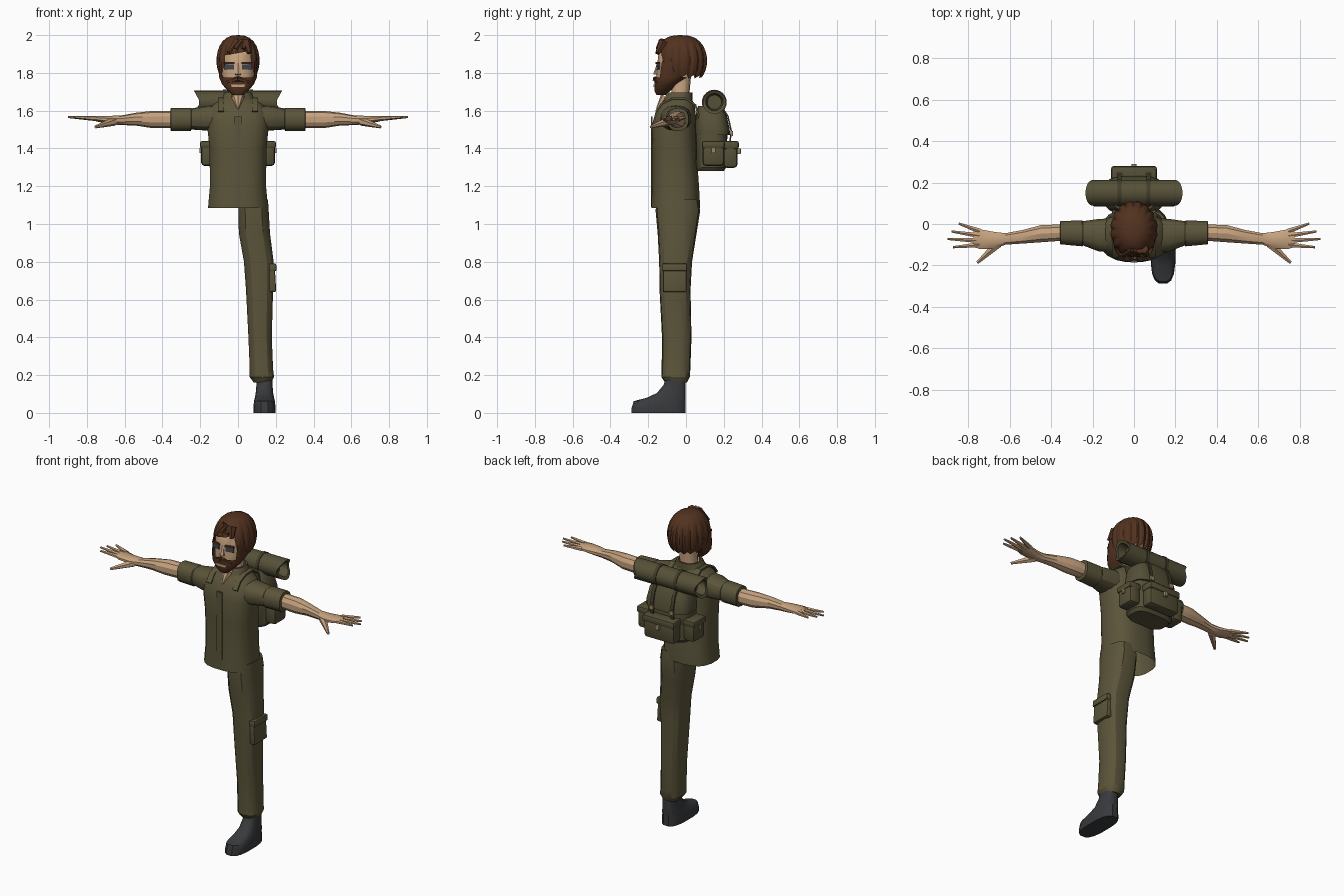
import bpy, bmesh, math
from mathutils import Vector, Matrix

cube = bpy.data.objects.get("Cube")
if cube:
    bpy.data.objects.remove(cube, do_unlink=True)


def material(name, r, g, b):
    m = bpy.data.materials.new(name)
    m.use_nodes = True
    m.diffuse_color = (r, g, b, 1)
    shader = next(n for n in m.node_tree.nodes if n.type == 'BSDF_PRINCIPLED')
    shader.inputs["Base Color"].default_value = (r, g, b, 1)
    shader.inputs["Roughness"].default_value = 0.9
    return m


olive = material("olive_cloth", .105, .09, .043)
canvas = material("pack_canvas", .09, .08, .038)
strap_mat = material("dark_strap", .055, .048, .025)
skin = material("skin", .56, .36, .21)
hair_mat = material("brown_hair", .085, .032, .014)
boot_mat = material("boot_leather", .04, .042, .046)
eye_mat = material("eye_grey", .05, .06, .085)
brass = material("dull_brass", .3, .24, .13)


def finish(name, bm, mat, angle=30):
    bmesh.ops.recalc_face_normals(bm, faces=bm.faces)
    mesh = bpy.data.meshes.new(name)
    bm.to_mesh(mesh)
    bm.free()
    mesh.materials.append(mat)
    ob = bpy.data.objects.new(name, mesh)
    bpy.context.collection.objects.link(ob)
    bpy.ops.object.select_all(action='DESELECT')
    ob.select_set(True)
    bpy.context.view_layer.objects.active = ob
    bpy.ops.object.shade_smooth_by_angle(angle=math.radians(angle))
    return ob


def loft(name, rings, mat, n=14, power=2.4, axis='z', side=1, caps=True, drop=None, bend=None):
    """Skin superellipse rings (position, centre a, centre b, radius a, radius b)."""
    bm = bmesh.new()
    rows = []
    for t, ca, cb, ra, rb in rings:
        row = []
        for i in range(n):
            w = math.tau * (i + .5) / n
            c, s = math.cos(w), math.sin(w)
            a = ca + ra * math.copysign(abs(c) ** (2 / power), c)
            b = cb + rb * math.copysign(abs(s) ** (2 / power), s)
            p = Vector((a, b, t) if axis == 'z' else (t * side, a, b))
            row.append(bm.verts.new(bend(p) if bend else p))
        rows.append(row)
    for low, high in zip(rows, rows[1:]):
        for i in range(n):
            j = (i + 1) % n
            bm.faces.new((low[i], low[j], high[j], high[i]))
    if caps:
        bm.faces.new(rows[0])
        bm.faces.new(rows[-1])
    if drop:
        gone = [f for f in bm.faces if drop(f.calc_center_median())]
        bmesh.ops.delete(bm, geom=gone, context='FACES')
    return finish(name, bm, mat)


def box(name, centre, size, mat, bevel=0.0, turn=0.0, axis='Z'):
    bm = bmesh.new()
    bmesh.ops.create_cube(bm, size=1)
    bmesh.ops.scale(bm, vec=size, verts=bm.verts)
    if bevel:
        bmesh.ops.bevel(bm, geom=bm.edges[:], offset=bevel, segments=2, profile=.5, affect='EDGES')
    bm.transform(Matrix.Translation(centre) @ Matrix.Rotation(turn, 4, axis))
    return finish(name, bm, mat)


def limb(name, start, end, r1, r2, mat, sides=6):
    start, end = Vector(start), Vector(end)
    d = end - start
    bm = bmesh.new()
    bmesh.ops.create_cone(bm, cap_ends=True, segments=sides, radius1=r1, radius2=r2, depth=d.length)
    bm.transform(Matrix.Translation((start + end) / 2) @ d.to_track_quat('Z', 'Y').to_matrix().to_4x4())
    return finish(name, bm, mat)


def ribbon(name, points, width, thick, mat):
    """A flat strap running through points in the y-z plane."""
    bm = bmesh.new()
    rows = []
    for i, p in enumerate(points):
        a, b = Vector(points[max(i - 1, 0)]), Vector(points[min(i + 1, len(points) - 1)])
        out = Vector((1, 0, 0)).cross(b - a).normalized() * thick / 2
        across = Vector((width / 2, 0, 0))
        p = Vector(p)
        rows.append([bm.verts.new(v) for v in (p - across - out, p + across - out, p + across + out, p - across + out)])
    for low, high in zip(rows, rows[1:]):
        for i in range(4):
            bm.faces.new((low[i], low[i - 1], high[i - 1], high[i]))
    bm.faces.new(rows[0])
    bm.faces.new(rows[-1])
    return finish(name, bm, mat)


# Shirt, open at the hem
loft("shirt", [(1.085, 0, -.055, .16, .13), (1.11, 0, -.055, .158, .13), (1.2, 0, -.055, .15, .125),
               (1.4, 0, -.062, .152, .118), (1.52, 0, -.064, .165, .118), (1.59, 0, -.056, .165, .107),
               (1.63, 0, -.047, .135, .094), (1.67, 0, -.04, .075, .066)], olive, n=20, power=2.6, caps=False)
box("shirt_placket", (0, -.181, 1.33), (.036, .009, .48), olive)
loft("collar", [(1.645, 0, -.045, .095, .08), (1.695, 0, -.035, .072, .07), (1.695, 0, -.035, .062, .06),
                (1.65, 0, -.04, .06, .06)], olive, n=18, caps=False,
     drop=lambda c: c.y < -.07 and abs(c.x) < .03)
limb("open_neck", (0, -.105, 1.668), (0, -.155, 1.61), .034, .004, skin, 8)

# Single trouser leg with cargo pocket
loft("trouser_leg", [(1.13, .08, -.045, .08, .11), (1.07, .082, -.043, .082, .118), (.95, .087, -.047, .084, .103),
                     (.8, .11, -.055, .08, .087), (.65, .114, -.058, .073, .082), (.4, .117, -.049, .063, .078),
                     (.23, .124, -.053, .063, .076), (.19, .126, -.055, .066, .075), (.16, .13, -.053, .047, .058)],
     olive, power=2.7)
box("cargo_pocket", (.178, -.06, .715), (.04, .125, .15), olive, .008, -.06, 'Y')
box("cargo_flap", (.181, -.06, .77), (.044, .13, .04), olive, .006, -.06, 'Y')

# Boot
loft("boot", [(0, .14, -.145, .058, .145), (.025, .14, -.145, .06, .145), (.062, .14, -.14, .056, .139),
              (.08, .14, -.105, .052, .105), (.105, .14, -.078, .047, .077), (.15, .14, -.06, .043, .058),
              (.19, .14, -.055, .042, .052)], boot_mat, n=16, power=2.8)

# Sleeves, arms and hands
for side, word in ((1, "left"), (-1, "right")):
    loft(word + "_sleeve", [(.08, -.055, 1.56, .085, .07), (.17, -.054, 1.56, .08, .065), (.245, -.045, 1.556, .06, .056),
                            (.25, -.045, 1.554, .064, .061), (.355, -.042, 1.553, .057, .061),
                            (.358, -.042, 1.553, .046, .05)], olive, axis='x', side=side)
    loft(word + "_arm", [(.3, -.04, 1.555, .042, .046), (.38, -.043, 1.553, .042, .046), (.45, -.047, 1.553, .043, .046),
                         (.54, -.062, 1.555, .034, .034), (.62, -.072, 1.549, .029, .025), (.67, -.078, 1.55, .041, .023),
                         (.74, -.074, 1.557, .05, .016), (.775, -.068, 1.56, .045, .011)],
         skin, n=10, power=2.2, axis='x', side=side)
    for finger, y, tip_x, tip_y in (("little", -.034, .845, .002), ("ring", -.056, .88, -.036),
                                    ("middle", -.08, .9, -.072), ("index", -.1, .872, -.112)):
        limb(word + "_" + finger + "_finger", (side * .745, y, 1.558), (side * tip_x, tip_y, 1.567), .014, .006, skin)
    limb(word + "_thumb", (side * .655, -.095, 1.543), (side * .755, -.186, 1.514), .023, .008, skin)

# Head and neck
loft("neck", [(1.61, 0, -.035, .062, .055), (1.68, 0, -.03, .05, .047), (1.82, 0, -.02, .052, .05)], skin)
loft("head", [(1.7, 0, -.125, .035, .028), (1.74, 0, -.11, .068, .045), (1.79, 0, -.075, .086, .081),
              (1.84, 0, -.05, .09, .104), (1.9, 0, -.042, .091, .105), (1.97, 0, -.03, .055, .065)],
     skin, n=20, power=2.5)
limb("nose", (0, -.145, 1.85), (0, -.157, 1.79), .008, .017, skin)
for side, word in ((1, "left"), (-1, "right")):
    box(word + "_eye", (side * .046, -.146, 1.832), (.05, .009, .026), eye_mat, turn=side * .2)
    box(word + "_eyebrow", (side * .046, -.149, 1.852), (.056, .012, .011), hair_mat, turn=side * .2)

# Beard framing the face, moustache and mouth
loft("beard", [(1.682, 0, -.132, .028, .024), (1.705, 0, -.125, .055, .042), (1.74, 0, -.108, .085, .06),
               (1.775, 0, -.08, .1, .088), (1.86, 0, -.06, .103, .1)], hair_mat, n=24, power=2.5,
     drop=lambda c: c.z > 1.776 and (c.y > 0 or (c.y < -.06 and abs(c.x) < .083)))
for side, word in ((1, "left"), (-1, "right")):
    limb(word + "_moustache", (0, -.163, 1.768), (side * .062, -.152, 1.75), .015, .008, hair_mat)
box("mouth", (0, -.167, 1.733), (.075, .009, .013), skin)


# Hair: ridged locks falling from the crown, open at the face
def hair(columns=48, rows=9):
    bm = bmesh.new()
    grid = []
    for i in range(columns):
        a = math.tau * i / columns
        c, s = math.cos(a), math.sin(a)
        end = 1.905 + .02 * c if s < -.74 else (1.77 + .012 * (i % 3) if s > -.35 else 1.8)
        stop = math.acos((end - 1.865) / .135)
        column = []
        for j in range(1, rows + 1):
            th = stop * j / rows
            ridge = 1 + (.035 if i % 3 else -.025) * math.sin(th)
            r = math.sin(th) ** .75 * ridge
            column.append(bm.verts.new((.111 * r * c, -.028 + .136 * r * s, 1.865 + .135 * math.cos(th))))
        grid.append(column)
    top = bm.verts.new((0, -.028, 2))
    for i in range(columns):
        one, two = grid[i - 1], grid[i]
        bm.faces.new((top, one[0], two[0]))
        for j in range(rows - 1):
            bm.faces.new((one[j], one[j + 1], two[j + 1], two[j]))
    return finish("hair", bm, hair_mat, 20)


hair()
for x, z in ((-.05, 1.905), (-.015, 1.925), (.025, 1.925), (.06, 1.905)):
    limb("fringe_lock", (x * .4 + .02, -.12, 1.965), (x, -.15, z), .026, .012, hair_mat)

# Backpack body, lid and pockets
loft("pack_body", [(1.28, 0, .13, .12, .07), (1.3, 0, .132, .135, .082), (1.48, 0, .135, .14, .085),
                   (1.57, 0, .13, .125, .078), (1.62, 0, .125, .09, .055)], canvas, n=20, power=3.2)
loft("pack_lid", [(1.47, 0, .142, .146, .092), (1.5, 0, .14, .147, .092), (1.58, 0, .133, .13, .082),
                  (1.625, 0, .125, .1, .062)], canvas, n=20, power=3.2)
box("back_pocket", (0, .235, 1.365), (.21, .075, .135), canvas, .018)
box("back_pocket_flap", (0, .237, 1.418), (.22, .085, .045), canvas, .012)
box("back_buckle", (0, .281, 1.385), (.024, .018, .03), brass, .004)
for side in (1, -1):
    box("side_pocket", (side * .158, .145, 1.37), (.075, .115, .125), canvas, .018)
    box("side_pocket_flap", (side * .16, .145, 1.42), (.083, .122, .04), canvas, .012)
    box("side_buckle", (side * .199, .145, 1.39), (.009, .02, .026), brass)
    x = side * .07
    ribbon("lid_strap", [(x, .19, 1.62), (x, .222, 1.57), (x, .24, 1.49), (x, .232, 1.43)], .02, .008, strap_mat)
    box("lid_buckle", (x, .243, 1.48), (.028, .01, .026), brass)
    x = side * .09
    ribbon("shoulder_strap", [(x, .07, 1.56), (x, .05, 1.63), (x, 0, 1.665), (x, -.07, 1.665), (x, -.125, 1.64),
                              (x, -.16, 1.595)], .034, .01, olive)

# Bedroll with hollow, slanted ends and two straps
loft("bedroll", [(-.15, .15, 1.645, .038, .038), (-.2, .15, 1.645, .046, .046), (-.2, .15, 1.645, .062, .062),
                 (.2, .15, 1.645, .062, .062), (.2, .15, 1.645, .046, .046), (.15, .15, 1.645, .038, .038)],
     canvas, n=18, power=2, axis='x',
     bend=lambda p: Vector((p.x + math.copysign((p.z - 1.645) * .55, p.x), p.y, p.z)))
for x in (-.07, .07):
    loft("bedroll_strap", [(x - .01, .15, 1.645, .066, .066), (x + .01, .15, 1.645, .066, .066)],
         strap_mat, n=18, power=2, axis='x')
